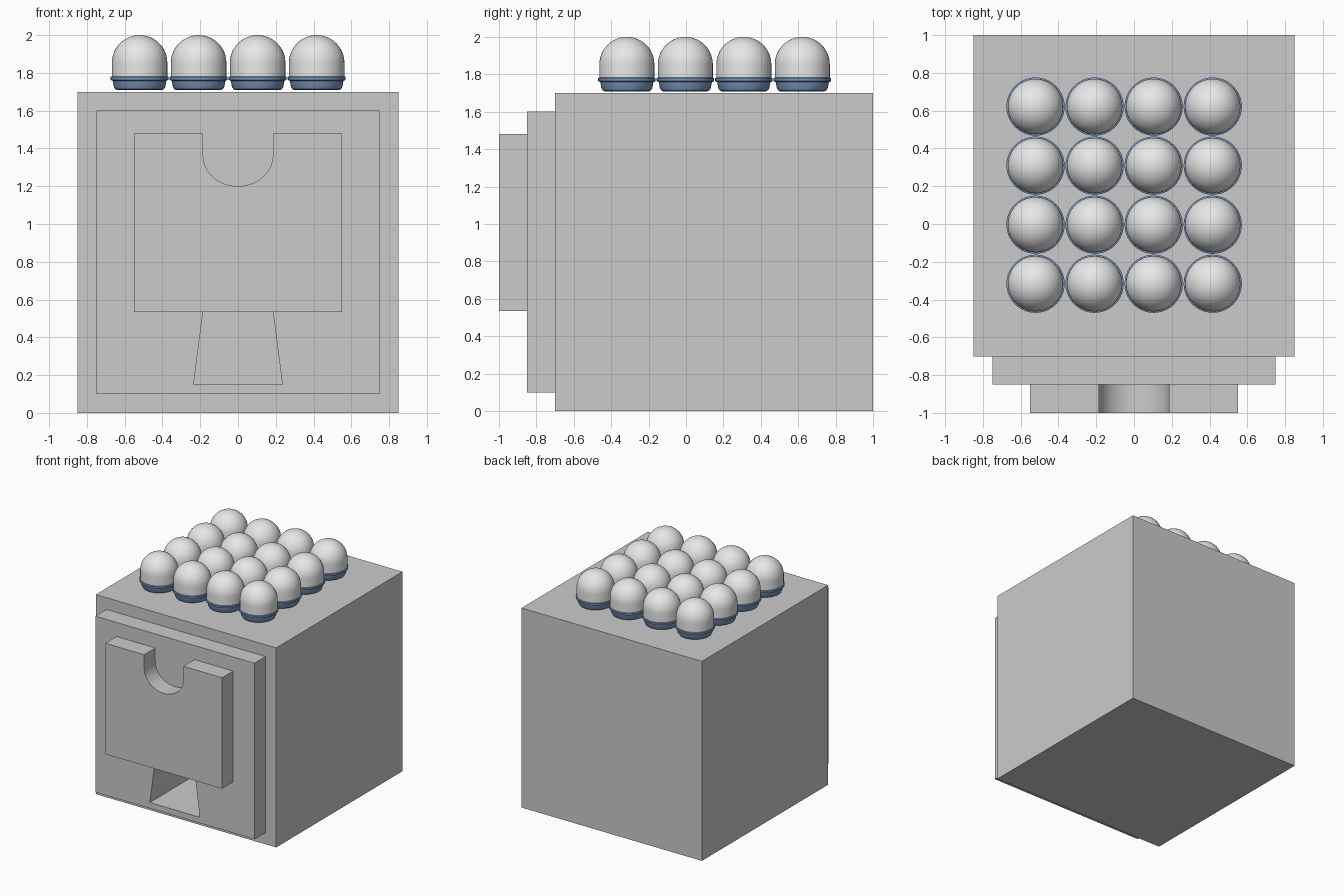
import bpy, bmesh, math

if "Cube" in bpy.data.objects:
    bpy.data.objects.remove(bpy.data.objects["Cube"])


def material(name, rgb):
    m = bpy.data.materials.new(name)
    m.diffuse_color = (*rgb, 1)
    m.use_nodes = True
    m.node_tree.nodes["Principled BSDF"].inputs["Base Color"].default_value = m.diffuse_color
    return m


GREY = material("cabinet grey", (0.6, 0.6, 0.6))
CLEAR = material("capsule pale grey", (0.8, 0.8, 0.8))
BLUE = material("capsule base blue", (0.2, 0.31, 0.52))


def extrude_profile(name, pts, y0, y1, mat):
    """Prism from an x-z outline, running from y0 to y1."""
    bm = bmesh.new()
    face = bm.faces.new([bm.verts.new((x, y0, z)) for x, z in pts])
    ext = bmesh.ops.extrude_face_region(bm, geom=[face])
    for v in ext["geom"]:
        if isinstance(v, bmesh.types.BMVert):
            v.co.y = y1
    bmesh.ops.recalc_face_normals(bm, faces=bm.faces)
    me = bpy.data.meshes.new(name)
    bm.to_mesh(me)
    bm.free()
    me.materials.append(mat)
    ob = bpy.data.objects.new(name, me)
    bpy.context.collection.objects.link(ob)
    return ob


def rect(w, z0, z1):
    return [(-w, z0), (w, z0), (w, z1), (-w, z1)]


def lathe_mesh(name, profile, mat, segments=40):
    """Closed solid of revolution about z; profile runs axis to axis."""
    bm = bmesh.new()
    rings = []
    for r, z in profile:
        if r < 1e-5:
            rings.append([bm.verts.new((0, 0, z))] * segments)
        else:
            rings.append([bm.verts.new((r * math.cos(math.tau * i / segments),
                                        r * math.sin(math.tau * i / segments), z))
                          for i in range(segments)])
    for a, b in zip(rings, rings[1:]):
        for i in range(segments):
            j = (i + 1) % segments
            bm.faces.new(list(dict.fromkeys((a[i], a[j], b[j], b[i]))))
    bmesh.ops.recalc_face_normals(bm, faces=bm.faces)
    me = bpy.data.meshes.new(name)
    bm.to_mesh(me)
    bm.free()
    me.materials.append(mat)
    return me


def smooth(ob):
    bpy.ops.object.select_all(action="DESELECT")
    ob.select_set(True)
    bpy.context.view_layer.objects.active = ob
    bpy.ops.object.shade_smooth_by_angle(angle=math.radians(35))


# Cabinet and raised front panel
cabinet = extrude_profile("cabinet", rect(0.85, 0, 1.7), -0.7, 1.0, GREY)
panel = extrude_profile("front_panel", rect(0.75, 0.1, 1.6), -0.85, -0.7, GREY)

# Dispensing chute cut through the panel into the cabinet
chute = extrude_profile("chute_cutter", [(-0.235, 0.15), (0.235, 0.15), (0.185, 0.535), (-0.185, 0.535)],
                        -0.95, -0.2, GREY)
chute.hide_render = True
chute.hide_viewport = True
for ob in (cabinet, panel):
    mod = ob.modifiers.new("chute", "BOOLEAN")
    mod.operation = "DIFFERENCE"
    mod.solver = "EXACT"
    mod.object = chute

# Front plate with the U-shaped notch in its top edge
R = 0.185
notch = [(R * math.cos(a), 1.365 - 0.165 * math.sin(a))
         for a in (math.pi * i / 24 for i in range(25))]
plate = extrude_profile("coin_plate", [(-0.55, 0.535), (0.55, 0.535), (0.55, 1.48), (R, 1.48)]
                        + notch + [(-R, 1.48), (-0.55, 1.48)], -1.0, -0.85, GREY)
smooth(plate)

# Capsule: clear dome over a blue base with a lip
dome_profile = [(0, 1.775), (0.147, 1.775)] + [
    (0.147 * math.cos(a), 1.853 + 0.147 * math.sin(a))
    for a in (math.pi / 2 * i / 12 for i in range(13))]
base_profile = [(0, 1.709), (0.118, 1.709), (0.129, 1.714), (0.136, 1.726), (0.142, 1.758),
                (0.153, 1.763), (0.154, 1.779), (0.147, 1.782), (0, 1.782)]
dome_mesh = lathe_mesh("capsule_dome", dome_profile, CLEAR)
base_mesh = lathe_mesh("capsule_base", base_profile, BLUE)

# Four by four grid of capsules on the top
for row in range(4):
    for col in range(4):
        for me in (dome_mesh, base_mesh):
            ob = bpy.data.objects.new(f"{me.name}_{row}_{col}", me)
            ob.location = (-0.521 + 0.3125 * col, -0.316 + 0.3125 * row, 0)
            bpy.context.collection.objects.link(ob)
            if row == col == 0:
                smooth(ob)
